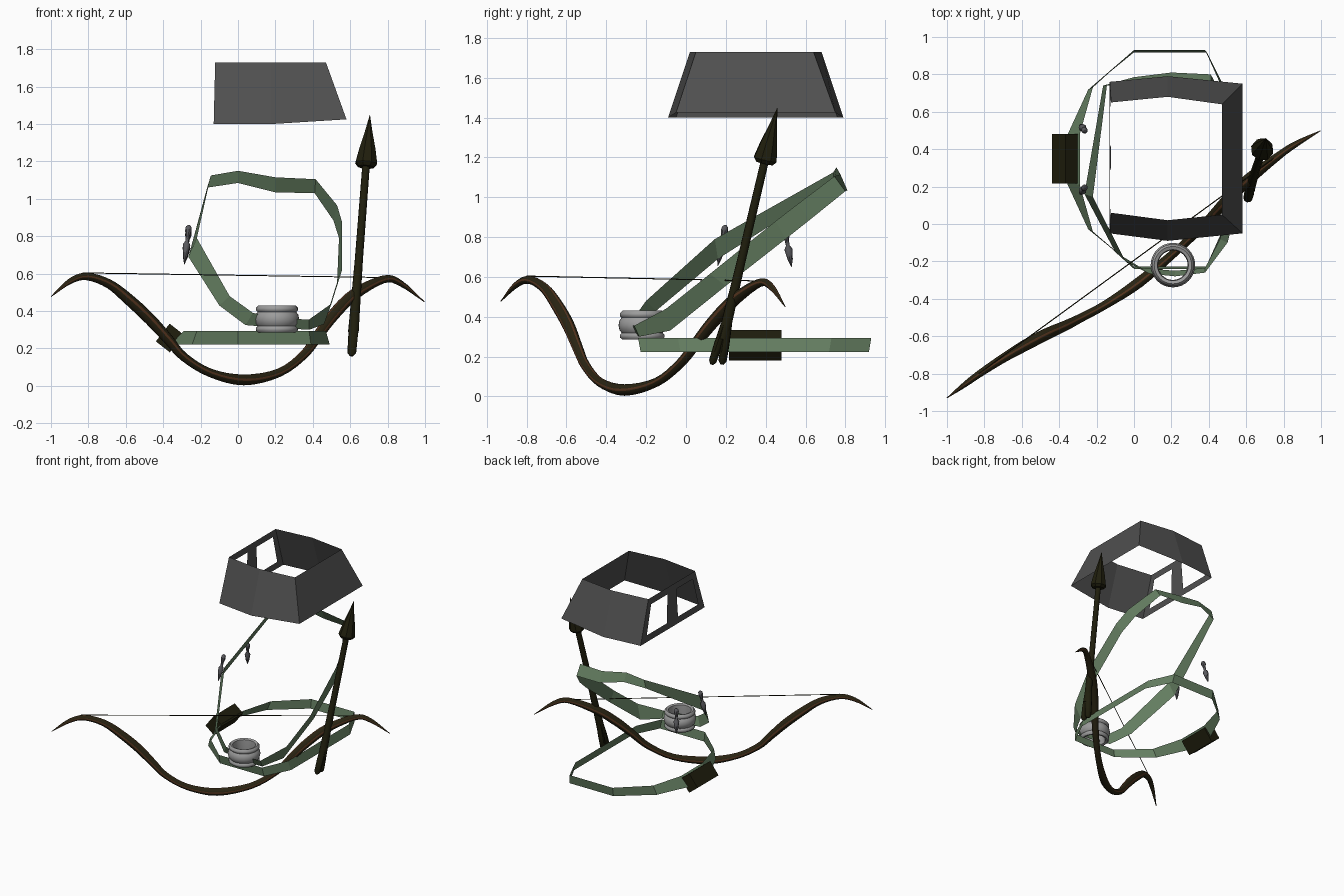
import bpy, bmesh, math
from mathutils import Vector, Matrix

if "Cube" in bpy.data.objects:
    bpy.data.objects.remove(bpy.data.objects["Cube"])


def material(name, color):
    m = bpy.data.materials.new(name)
    m.use_nodes = True
    m.diffuse_color = (*color, 1)
    m.node_tree.nodes["Principled BSDF"].inputs["Base Color"].default_value = (*color, 1)
    return m


GREEN = material("moss green", (0.13, 0.21, 0.12))
GREY = material("charcoal grey", (0.08, 0.08, 0.08))
SILVER = material("silver", (0.33, 0.33, 0.33))
STEEL = material("steel", (0.10, 0.10, 0.11))
OLIVE = material("dark olive", (0.014, 0.013, 0.004))
BARK = material("dark bark", (0.022, 0.017, 0.006))
BROWN = material("warm brown", (0.10, 0.037, 0.014))


def finish(bm, name, mats, smooth=None):
    bmesh.ops.recalc_face_normals(bm, faces=bm.faces)
    me = bpy.data.meshes.new(name)
    bm.to_mesh(me)
    bm.free()
    ob = bpy.data.objects.new(name, me)
    bpy.context.collection.objects.link(ob)
    for m in mats:
        me.materials.append(m)
    if smooth:
        bpy.ops.object.select_all(action="DESELECT")
        ob.select_set(True)
        bpy.context.view_layer.objects.active = ob
        bpy.ops.object.shade_smooth_by_angle(angle=math.radians(smooth))
    return ob


def bridge(bm, rings, closed=True):
    """Join successive rings of points with quads, return faces per column."""
    loops = [[bm.verts.new(p) for p in r] for r in rings]
    n = len(loops[0])
    columns = [[] for _ in range(n)]
    for a, b in zip(loops, loops[1:]):
        for i in range(n if closed else n - 1):
            j = (i + 1) % n
            columns[i].append(bm.faces.new((a[i], a[j], b[j], b[i])))
    return loops, columns


def band(name, upper, lower, mat):
    bm = bmesh.new()
    bridge(bm, [upper, lower])
    return finish(bm, name, [mat])


def spindle(name, start, end, profile, sides, mat, smooth=None, flat=1.0, turn=0):
    """Turn a (distance, radius) profile around the line start-end."""
    start, end = Vector(start), Vector(end)
    axis = end - start
    rot = axis.to_track_quat("Z", "Y").to_matrix()
    rings = []
    for t, r in profile:
        ring = []
        for i in range(sides):
            a = math.tau * i / sides + turn
            ring.append(start + rot @ Vector((r * math.cos(a) * flat, r * math.sin(a), t * axis.length)))
        rings.append(ring)
    bm = bmesh.new()
    loops, _ = bridge(bm, rings)
    bm.faces.new(loops[0])
    bm.faces.new(loops[-1])
    return finish(bm, name, [mat], smooth)


# Belt: half outline of (x top, x bottom, half width), mirrored across its middle
MID = 0.345
half = [(-0.29, -0.36, 0.135), (-0.22, -0.245, 0.385), (0.0, 0.0, 0.585),
        (0.38, 0.39, 0.585), (0.47, 0.49, 0.385)]
outline = [(t, b, MID - w, 1) for t, b, w in half] + [(t, b, MID + w, -1) for t, b, w in reversed(half)]
band("belt", [(t, y, 0.293) for t, b, y, s in outline],
     [(b, y + 0.012 * s, 0.222) for t, b, y, s in outline], GREEN)

# Buckle box, tipped forward
bm = bmesh.new()
bmesh.ops.create_cube(bm, size=1, matrix=Matrix.Translation((-0.365, 0.348, 0.256))
                      @ Matrix.Rotation(math.radians(-52), 4, "Y")
                      @ Matrix.Diagonal((0.12, 0.265, 0.095, 1)))
finish(bm, "belt_buckle", [OLIVE])

# Shoulder strap: upper and lower edge loops
upper = [(-0.145, 0.74, 1.125), (-0.22, 0.145, 0.79), (-0.045, -0.2, 0.48), (0.08, -0.265, 0.39),
         (0.22, -0.28, 0.36), (0.38, -0.26, 0.355), (0.5, -0.1, 0.44), (0.555, 0.12, 0.615),
         (0.555, 0.45, 0.88), (0.53, 0.56, 0.965), (0.415, 0.745, 1.105), (0.2, 0.775, 1.115),
         (0.0, 0.755, 1.15)]
lower = [(-0.165, 0.74, 1.06), (-0.265, 0.16, 0.69), (-0.1, -0.15, 0.43), (0.04, -0.235, 0.325),
         (0.22, -0.25, 0.31), (0.38, -0.235, 0.30), (0.46, -0.08, 0.33), (0.53, 0.2, 0.555),
         (0.54, 0.5, 0.79), (0.51, 0.62, 0.885), (0.41, 0.8, 1.03), (0.2, 0.81, 1.035),
         (0.0, 0.785, 1.085)]
band("shoulder_strap", upper, lower, GREEN)

# Tapered cowl: three sloping walls, each long wall bent in the middle
bottom = [(-0.13, -0.05, 1.4), (0.18, -0.09, 1.4), (0.58, -0.05, 1.425),
          (0.58, 0.75, 1.425), (0.18, 0.79, 1.4), (-0.13, 0.76, 1.4)]
top = [(-0.122, 0.06, 1.73), (0.18, 0.02, 1.73), (0.47, 0.05, 1.73),
       (0.47, 0.64, 1.73), (0.18, 0.68, 1.73), (-0.122, 0.65, 1.73)]
bm = bmesh.new()
bridge(bm, [bottom, top], closed=False)
# Fourth wall with two openings
b0, b1, t0, t1 = (Vector(p) for p in (bottom[0], bottom[-1], top[0], top[-1]))
across, rise = (0, 0.08, 0.41, 0.59, 0.92, 1), (0, 0.16, 0.84, 1)
_, columns = bridge(bm, [[b0.lerp(b1, u).lerp(t0.lerp(t1, u), v) for u in across] for v in rise], closed=False)
bmesh.ops.delete(bm, geom=[columns[1][1], columns[3][1]], context="FACES")
bmesh.ops.remove_doubles(bm, verts=bm.verts, dist=0.0005)
finish(bm, "cowl", [GREY])

# Bracelet: closed lathe section with three bulges
section = [(0.083, 0.29), (0.1, 0.285), (0.112, 0.296), (0.112, 0.31), (0.103, 0.319),
           (0.114, 0.333), (0.119, 0.357), (0.114, 0.381), (0.103, 0.395), (0.112, 0.404),
           (0.112, 0.418), (0.1, 0.43), (0.083, 0.424), (0.079, 0.357)]
bm = bmesh.new()
rings = []
for i in range(33):
    a = math.tau * i / 32
    rings.append([(0.208 + r * math.cos(a), -0.22 + r * math.sin(a), z) for r, z in section])
bridge(bm, rings)
bmesh.ops.remove_doubles(bm, verts=bm.verts, dist=0.0005)
finish(bm, "bracelet", [SILVER], 50)

# Pair of small knives
blade = [(0, 0.001), (0.2, 0.013), (0.48, 0.021), (0.58, 0.009), (0.72, 0.011),
         (0.85, 0.018), (0.95, 0.016), (1, 0.006)]
spindle("right_knife", (-0.287, 0.16, 0.655), (-0.262, 0.198, 0.86), blade, 8, STEEL, 40)
spindle("left_knife", (-0.287, 0.53, 0.65), (-0.262, 0.497, 0.835), blade, 8, STEEL, 40)

# Arrow: head and shaft along one line, with a forked tail
tail, tip = Vector((0.607, 0.155, 0.16)), Vector((0.705, 0.458, 1.447))
spindle("arrow_shaft", tail, tip, [(0.1, 0.03), (0.17, 0.028), (0.4, 0.023), (0.82, 0.021)], 8, OLIVE, 50)
spindle("arrow_head", tail, tip, [(0.785, 0.045), (0.80, 0.062), (0.86, 0.046), (0.93, 0.022), (1, 0.001)],
        8, OLIVE, 30)
fork = tail.lerp(tip, 0.16)
for side, name in ((-1, "front_prong"), (1, "back_prong")):
    end = tail + Vector((0, 0.026 * side, 0))
    spindle(name, end, fork + Vector((0, 0.008 * side, 0)),
            [(0, 0.008), (0.08, 0.02), (0.5, 0.022), (1, 0.02)], 8, OLIVE, 50, flat=1.2)

# Bow: path of (x, y, z, half thickness), smoothed and swept with a striped section
path = [(-1, -0.93, 0.477, 0.002), (-0.9, -0.855, 0.558, 0.015), (-0.81, -0.79, 0.585, 0.02),
        (-0.69, -0.712, 0.545, 0.025), (-0.58, -0.648, 0.458, 0.031), (-0.47, -0.59, 0.355, 0.032),
        (-0.37, -0.545, 0.245, 0.028), (-0.29, -0.505, 0.155, 0.024), (-0.15, -0.43, 0.07, 0.023),
        (0.03, -0.31, 0.032, 0.029), (0.22, -0.15, 0.07, 0.023), (0.355, -0.025, 0.17, 0.024),
        (0.435, 0.06, 0.28, 0.028), (0.515, 0.145, 0.385, 0.032), (0.62, 0.245, 0.488, 0.031),
        (0.78, 0.37, 0.57, 0.021), (0.87, 0.43, 0.548, 0.016), (0.996, 0.498, 0.45, 0.002)]
path = [Vector(p) for p in path]


def spline(points, steps):
    ext = [2 * points[0] - points[1]] + points + [2 * points[-1] - points[-2]]
    out = []
    for a, b, c, d in zip(ext, ext[1:], ext[2:], ext[3:]):
        for s in range(steps):
            t = s / steps
            out.append(0.5 * (2 * b + (c - a) * t + (2 * a - 5 * b + 4 * c - d) * t ** 2
                              + (3 * b - a - 3 * c + d) * t ** 3))
    return out + [points[-1]]


line = spline(path, 4)
angles = [math.radians(a) for a in (-12, 12, 45, 80, 100, 135, 168, 192, 235, 270, 305)]
rings = []
for i, p in enumerate(line):
    tangent = (line[min(i + 1, len(line) - 1)] - line[max(i - 1, 0)]).to_3d().normalized()
    side = tangent.cross(Vector((0, 0, 1))).normalized()
    up = side.cross(tangent)
    rings.append([p.to_3d() + p.w * (math.cos(a) * side + math.sin(a) * up) for a in angles])
bm = bmesh.new()
loops, columns = bridge(bm, rings)
for stripe in (0, 3, 6):
    for f in columns[stripe]:
        f.material_index = 1
bm.faces.new(loops[0])
bm.faces.new(loops[-1])
finish(bm, "bow", [BARK, BROWN], 60)

# Bow string
spindle("bow_string", (-0.83, -0.80, 0.604), (0.80, 0.39, 0.579), [(0, 0.003), (1, 0.003)], 6, OLIVE)
